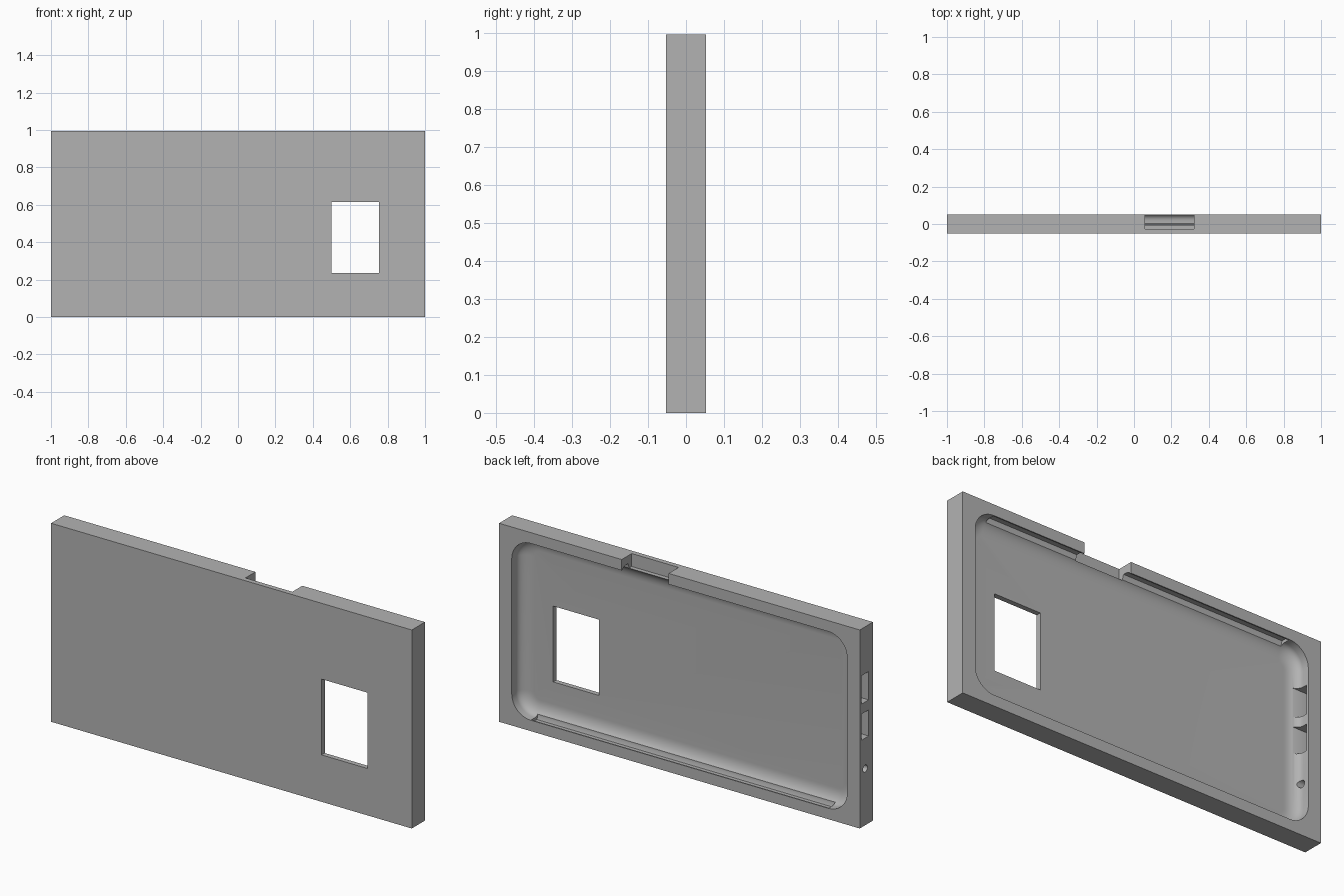
import bpy, bmesh, math

cube = bpy.data.objects.get("Cube")
if cube:
    bpy.data.objects.remove(cube, do_unlink=True)

HEIGHT, DEPTH = 0.995, 0.104
MID = HEIGHT / 2
FLOOR = -0.027          # inner face of the thin front panel
HALF_X, HALF_Z = 0.93, 0.443
CORNER, FILLET = 0.105, 0.07

grey = bpy.data.materials.new("plain grey")
grey.use_nodes = True
grey.diffuse_color = (0.45, 0.45, 0.45, 1)
grey.node_tree.nodes["Principled BSDF"].inputs["Base Color"].default_value = grey.diffuse_color


def loft(name, rings):
    """Skin a list of equal-length closed rings and cap both ends."""
    bm = bmesh.new()
    loops = [[bm.verts.new(p) for p in ring] for ring in rings]
    n = len(loops[0])
    for a, b in zip(loops, loops[1:]):
        for i in range(n):
            j = (i + 1) % n
            bm.faces.new((a[i], a[j], b[j], b[i]))
    bm.faces.new(loops[0])
    bm.faces.new(loops[-1])
    bmesh.ops.recalc_face_normals(bm, faces=bm.faces)
    mesh = bpy.data.meshes.new(name)
    bm.to_mesh(mesh)
    bm.free()
    mesh.materials.append(grey)
    obj = bpy.data.objects.new(name, mesh)
    bpy.context.collection.objects.link(obj)
    return obj


def box(name, x0, x1, y0, y1, z0, z1):
    return loft(name, [[(x, y0, z0), (x, y1, z0), (x, y1, z1), (x, y0, z1)]
                       for x in (x0, x1)])


def rounded_ring(y, inset, steps=12):
    """Rounded rectangle in the x-z plane."""
    r = CORNER - inset
    ring = []
    for k, (sx, sz) in enumerate(((1, 1), (-1, 1), (-1, -1), (1, -1))):
        for i in range(steps + 1):
            a = math.pi / 2 * (k + i / steps)
            ring.append((sx * (HALF_X - CORNER) + r * math.cos(a), y,
                         MID + sz * (HALF_Z - CORNER) + r * math.sin(a)))
    return ring


# Solid block
case = box("case", -1, 1, -DEPTH / 2, DEPTH / 2, 0, HEIGHT)

# Tray with a filleted floor
rings = []
for i in range(11):
    a = math.pi / 2 * i / 10
    rings.append(rounded_ring(FLOOR + 0.045 * (1 - math.cos(a)), FILLET * (1 - math.sin(a))))
rings.append(rounded_ring(0.1, 0))
cutters = [loft("tray_cutter", rings)]

# Undercut grooves behind the lips of both long walls
profile = [(0.046, 0.08), (0.046, 0.054), (0.04, 0.047), (0.032, 0.042),
           (0.021, 0.039), (0.002, 0.039), (-0.004, 0.056), (-0.004, 0.08)]
for side in (-1, 1):
    reach = HALF_X - CORNER
    cutters.append(loft("groove_cutter", [
        [(x, y, MID + side * (MID - z)) for y, z in profile] for x in (-reach, reach)]))

# Window, side notch and two end ports
cutters += [
    box("window_cutter", 0.5, 0.755, -0.2, 0.2, 0.235, 0.615),
    box("notch_cutter", 0.06, 0.32, FLOOR, 0.2, 0.93, 1.1),
    box("upper_port_cutter", -1.1, -0.9, -0.018, 0.04, 0.618, 0.76),
    box("lower_port_cutter", -1.1, -0.9, -0.018, 0.04, 0.437, 0.568),
]

# Small round hole in the same end
circle = [(0.009 + 0.018 * math.cos(t * math.pi / 12), 0.284 + 0.018 * math.sin(t * math.pi / 12))
          for t in range(24)]
cutters.append(loft("hole_cutter", [[(x, y, z) for y, z in circle] for x in (-1.1, -0.9)]))

# Cut everything out of the block
bpy.ops.object.select_all(action='DESELECT')
case.select_set(True)
bpy.context.view_layer.objects.active = case
for cutter in cutters:
    mod = case.modifiers.new("cut", 'BOOLEAN')
    mod.operation = 'DIFFERENCE'
    mod.solver = 'EXACT'
    mod.object = cutter
    bpy.ops.object.modifier_apply(modifier=mod.name)
    bpy.data.objects.remove(cutter, do_unlink=True)

bpy.ops.object.shade_smooth_by_angle(angle=math.radians(30))
